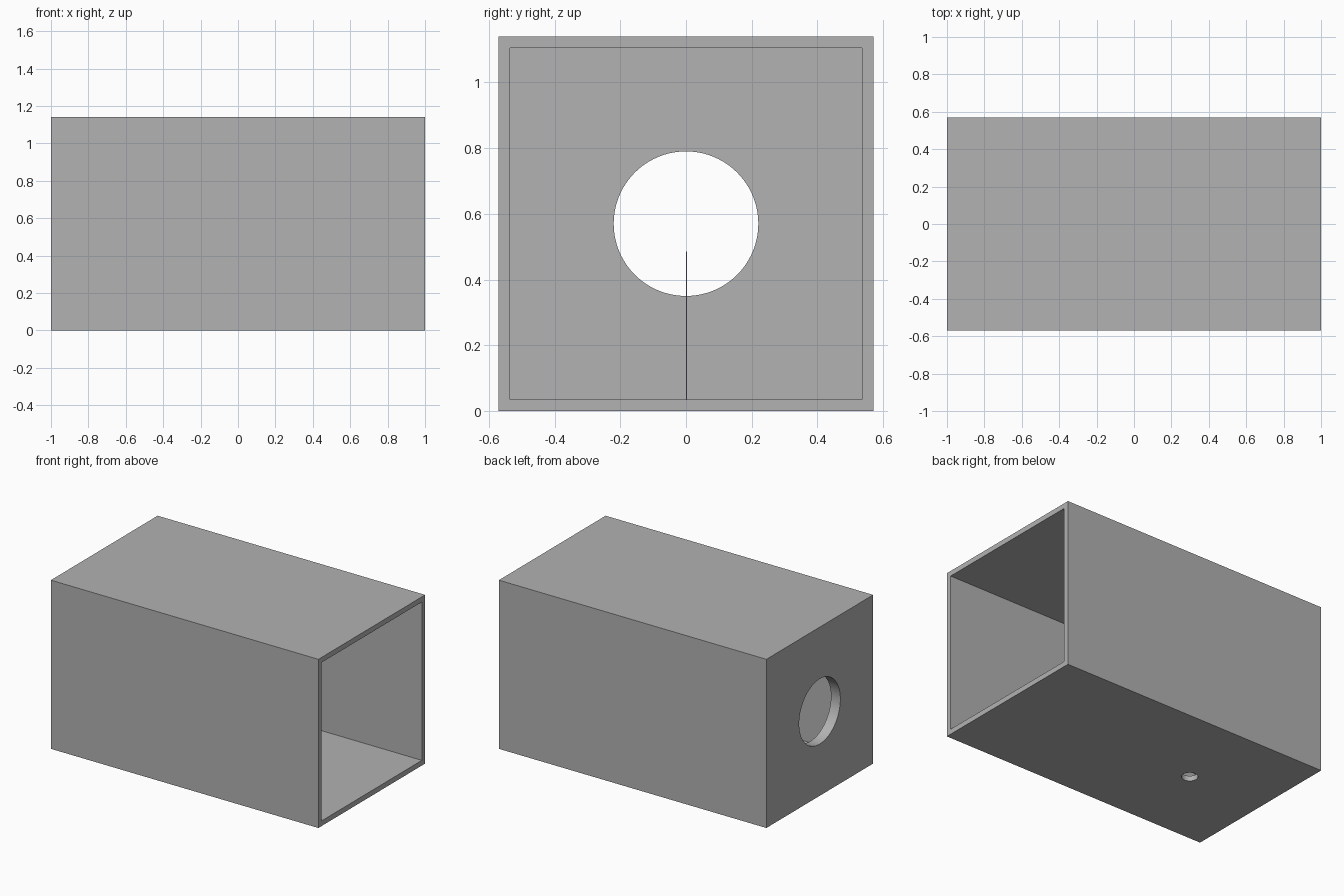
import bpy
import bmesh
from mathutils import Matrix, Vector

cube = bpy.data.objects.get("Cube")
if cube:
    bpy.data.objects.remove(cube, do_unlink=True)

LENGTH, SIDE, WALL = 2.0, 1.14, 0.035
PORT_X = -0.44

grey = bpy.data.materials.new("plain grey")
grey.use_nodes = True
colour = (0.445, 0.445, 0.445, 1)
grey.diffuse_color = colour
grey.node_tree.nodes["Principled BSDF"].inputs["Base Color"].default_value = colour


def add_object(name, bm):
    mesh = bpy.data.meshes.new(name)
    bmesh.ops.recalc_face_normals(bm, faces=bm.faces)
    bm.to_mesh(mesh)
    bm.free()
    mesh.materials.append(grey)
    obj = bpy.data.objects.new(name, mesh)
    bpy.context.collection.objects.link(obj)
    return obj


def box(name, centre, size):
    bm = bmesh.new()
    place = Matrix.Translation(centre) @ Matrix.Diagonal(Vector((*size, 1)))
    bmesh.ops.create_cube(bm, size=1, matrix=place)
    return add_object(name, bm)


def cylinder(name, centre, radius, depth, turn, sides):
    bm = bmesh.new()
    bmesh.ops.create_cone(bm, cap_ends=True, segments=sides, radius1=radius,
                          radius2=radius, depth=depth,
                          matrix=Matrix.Translation(centre) @ turn)
    return add_object(name, bm)


def cut(target, cutter):
    mod = target.modifiers.new(cutter.name, "BOOLEAN")
    mod.operation = "DIFFERENCE"
    mod.solver = "EXACT"
    mod.object = cutter
    cutter.hide_render = True
    cutter.hide_set(True)


# Square housing, hollow and open at the +x end
housing = box("housing", (0, 0, SIDE / 2), (LENGTH, SIDE, SIDE))
inner = SIDE - 2 * WALL
cut(housing, box("cavity_cutter", (WALL + 0.1, 0, SIDE / 2),
                 (LENGTH - WALL * 2 + WALL * 2 - WALL + 0.165, inner, inner)))

# Large round opening in the end wall
along_x = Matrix.Rotation(1.570796, 4, "Y")
cut(housing, cylinder("end_hole_cutter", (-LENGTH / 2, 0, SIDE / 2),
                      0.22, 0.2, along_x, 96))

# Small port in the floor
cut(housing, cylinder("floor_port_cutter", (PORT_X, 0, 0),
                      0.05, 0.2, Matrix.Identity(4), 48))

# Bake the cuts, then delete the cutters
bpy.context.view_layer.update()
graph = bpy.context.evaluated_depsgraph_get()
baked = bpy.data.meshes.new_from_object(housing.evaluated_get(graph))
cutters = [mod.object for mod in housing.modifiers]
housing.modifiers.clear()
housing.data = baked
for cutter in cutters:
    bpy.data.objects.remove(cutter, do_unlink=True)

# Smooth hole walls with crisp rims
bpy.ops.object.select_all(action="DESELECT")
housing.select_set(True)
bpy.context.view_layer.objects.active = housing
bpy.ops.object.shade_smooth_by_angle()

# Thin upright vane standing on the floor along the centre line
box("upright_vane", (PORT_X, 0.002, 0.26), (0.2, 0.003, 0.45))
